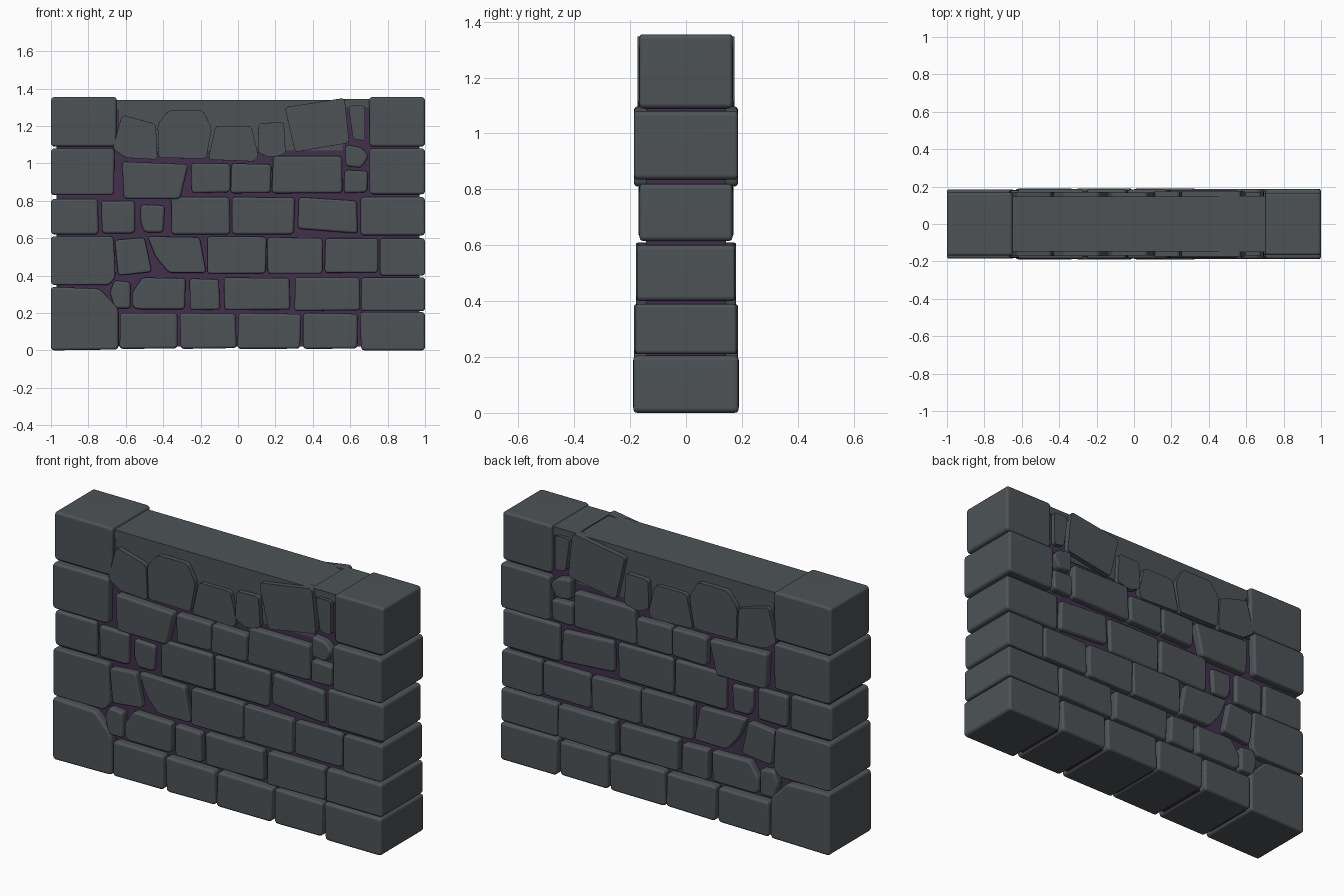
import bpy, bmesh, random

if "Cube" in bpy.data.objects:
    bpy.data.objects.remove(bpy.data.objects["Cube"])

random.seed(4)


def material(name, rgb):
    m = bpy.data.materials.new(name)
    m.diffuse_color = (*rgb, 1)
    m.use_nodes = True
    m.node_tree.nodes["Principled BSDF"].inputs["Base Color"].default_value = m.diffuse_color
    return m


STONE = material("slate stone", (0.075, 0.086, 0.094))
MORTAR = material("purple mortar", (0.055, 0.030, 0.075))


def finish(bm, name, mat, smooth=True):
    bmesh.ops.recalc_face_normals(bm, faces=bm.faces)
    me = bpy.data.meshes.new(name)
    bm.to_mesh(me)
    bm.free()
    me.materials.append(mat)
    ob = bpy.data.objects.new(name, me)
    bpy.context.collection.objects.link(ob)
    if smooth:
        bpy.ops.object.select_all(action='DESELECT')
        ob.select_set(True)
        bpy.context.view_layer.objects.active = ob
        bpy.ops.object.shade_smooth_by_angle(angle=0.8)
        ob.modifiers.new("even_shading", 'WEIGHTED_NORMAL').keep_sharp = True
    return ob


def prism(bm, pts, y0, y1):
    front = [bm.verts.new((x, y0, z)) for x, z in pts]
    back = [bm.verts.new((x, y1, z)) for x, z in pts]
    bm.faces.new(front)
    bm.faces.new(back[::-1])
    n = len(pts)
    for i in range(n):
        j = (i + 1) % n
        bm.faces.new((front[i], back[i], back[j], front[j]))


def rect(x0, x1, z0, z1):
    """Rectangular stone outline with slightly uneven corners (flat at the wall ends)."""
    def j(x):
        return x if abs(x) == 1 else x + random.uniform(-.005, .005)
    if abs(x0) == 1 or abs(x1) == 1:
        return [(j(x0), z0), (j(x1), z0), (j(x1), z1), (j(x0), z1)]
    return [(j(x0), z0), (j(x1), z0 + random.uniform(0, .006)),
            (j(x1), z1 - random.uniform(0, .006)), (j(x0), z1)]


def course(name, depth, rects=(), polys=(), inner=None):
    """One row of rounded stones running through the wall."""
    bm = bmesh.new()
    for pts in [rect(*r) for r in rects] + list(polys):
        d = depth + random.uniform(-.005, .002)
        if inner:                       # facing stones on both sides only
            prism(bm, pts, -d, -inner)
            prism(bm, pts, inner, d)
        else:
            prism(bm, pts, -d, d)
    # rounded outline corners, then rounded rims
    cross = [e for e in bm.edges if abs(e.verts[0].co.y - e.verts[1].co.y) > .01]
    bmesh.ops.bevel(bm, geom=cross, offset=.018, segments=3, profile=.5,
                    affect='EDGES', clamp_overlap=True)
    rims = [e for e in bm.edges if abs(e.verts[0].co.y - e.verts[1].co.y) < 1e-5]
    bmesh.ops.bevel(bm, geom=rims, offset=.014, segments=3, profile=.5,
                    affect='EDGES', clamp_overlap=True)
    finish(bm, name, STONE)


# stone courses, bottom to top
course("stone_course_1", .19,
       [(-.63, -.32, .008, .2), (-.31, -.01, .008, .2), (0, .335, .008, .2),
        (.345, .64, .008, .2), (.655, 1, 0, .205)],
       [[(-1, 0), (-.64, .005), (-.64, .225), (-.74, .33), (-1, .34)]])

course("stone_course_2", .185,
       [(-.26, -.1, .215, .385), (-.075, .275, .215, .39),
        (.305, .655, .21, .39), (.66, 1, .21, .39)],
       [[(-.66, .225), (-.575, .225), (-.575, .365), (-.66, .375), (-.685, .31)],
        [(-.565, .235), (-.54, .22), (-.285, .22), (-.28, .385), (-.51, .39), (-.565, .31)]])

course("stone_course_3", .178,
       [(-.165, .15, .41, .61), (.155, .455, .41, .605),
        (.465, .75, .415, .6), (.755, 1, .4, .6)],
       [[(-1, .35), (-.69, .35), (-.655, .39), (-.665, .61), (-1, .61)],
        [(-.64, .4), (-.46, .42), (-.5, .605), (-.66, .59)],
        [(-.485, .61), (-.205, .605), (-.17, .415), (-.37, .415), (-.44, .5)]])

course("stone_course_4", .168,
       [(-1, -.75, .62, .81), (-.73, -.55, .625, .8), (-.36, -.04, .62, .82),
        (-.03, .3, .62, .82), (.66, 1, .615, .82)],
       [[(-.5, .63), (-.4, .63), (-.39, .775), (-.52, .78), (-.52, .68)],
        [(.32, .65), (.64, .625), (.635, .8), (.325, .82)]])

course("stone_course_5", .185,
       [(-1, -.66, .83, 1.08), (-.25, -.04, .84, 1), (-.035, .175, .84, 1),
        (.185, .56, .84, 1.04), (.57, .695, .84, .965), (.7, 1, .835, 1.08)],
       [[(-.61, .81), (-.31, .81), (-.265, .995), (-.62, 1.01)],
        [(.575, .985), (.66, .975), (.7, 1.04), (.66, 1.085), (.575, 1.1)]])

course("corner_stones_top", .168,
       [(-1, -.65, 1.09, 1.355), (.7, 1, 1.09, 1.355)])

# irregular facing stones under the cap, mirrored front and back
course("rubble_course_top", .172, inner=.12, polys=[
    [(-.67, 1.08), (-.6, 1.03), (-.43, 1.02), (-.44, 1.21), (-.62, 1.26)],
    [(-.425, 1.03), (-.17, 1.025), (-.14, 1.19), (-.19, 1.285), (-.37, 1.285), (-.43, 1.21)],
    [(-.16, 1.02), (.09, 1.01), (.11, 1.04), (.07, 1.2), (-.12, 1.2)],
    [(.105, 1.06), (.17, 1.03), (.255, 1.05), (.245, 1.22), (.11, 1.215)],
    [(.305, 1.06), (.595, 1.11), (.57, 1.35), (.25, 1.3)],
    [(.615, 1.13), (.68, 1.12), (.68, 1.31), (.59, 1.31)]])


def block(name, x0, x1, y, z0, z1, mat):
    bm = bmesh.new()
    prism(bm, [(x0, z0), (x1, z0), (x1, z1), (x0, z1)], -y, y)
    finish(bm, name, mat, False)


# mortar core filling the joints, and the stone cap over it
block("mortar_core", -.97, .97, .143, .02, 1.13, MORTAR)
block("cap_slab", -.66, .56, .146, 1.07, 1.34, STONE)
block("cap_left_joint", -.665, -.635, .148, 1.05, 1.29, MORTAR)
block("cap_right_joint", .55, .71, .142, 1.1, 1.31, MORTAR)
block("cap_filler", .555, .72, .15, 1.3, 1.345, STONE)
